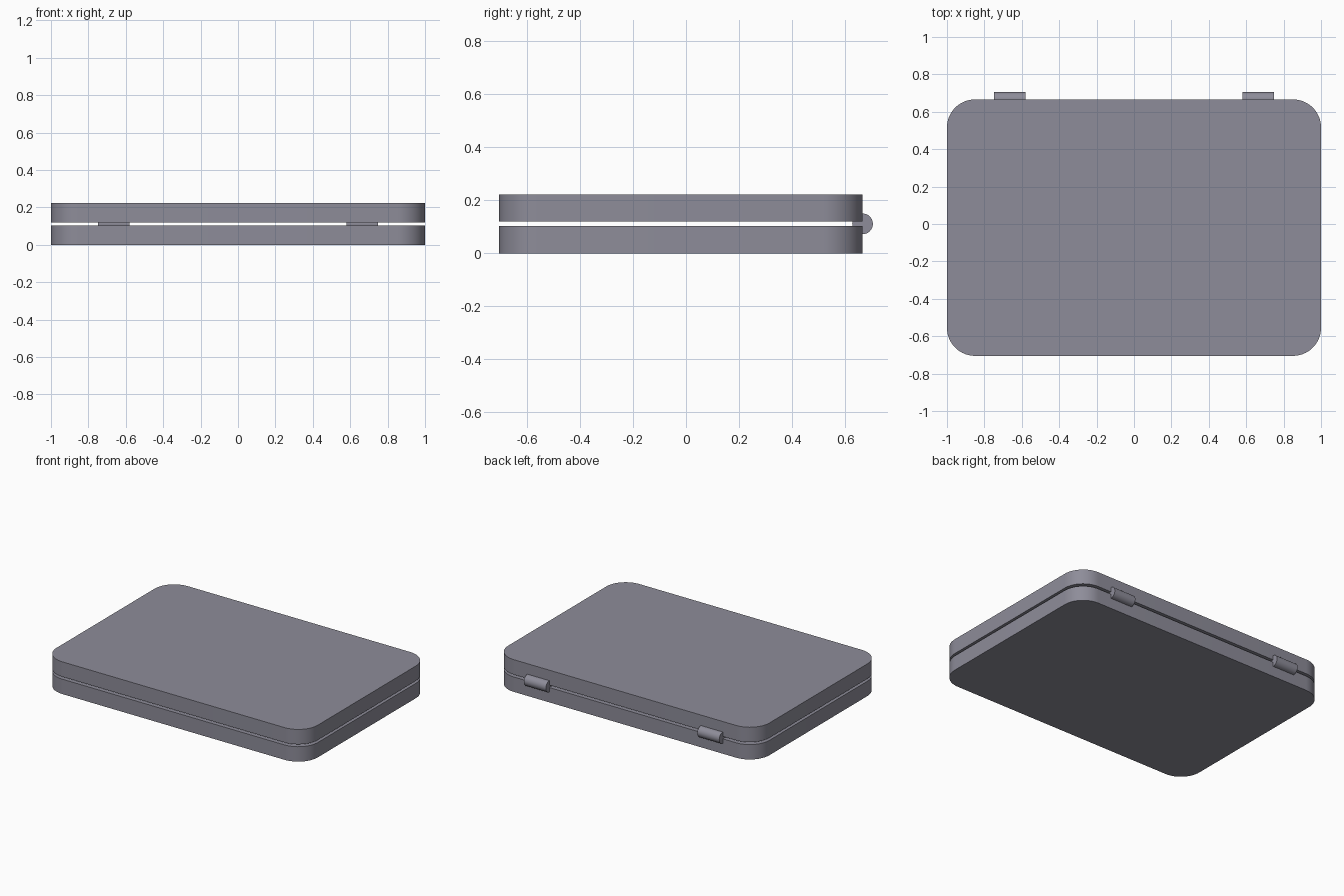
import bpy, bmesh, math
from mathutils import Matrix

if "Cube" in bpy.data.objects:
    bpy.data.objects.remove(bpy.data.objects["Cube"])

grey = bpy.data.materials.new("slate_grey")
grey.diffuse_color = (0.27, 0.265, 0.32, 1)
grey.use_nodes = True
grey.node_tree.nodes["Principled BSDF"].inputs["Base Color"].default_value = grey.diffuse_color

Y0, Y1 = -0.705, 0.666          # front and back of the case
SHELL, GAP = 0.103, 0.017       # height of each half and the slit between
RADIUS = 0.15                   # rounded corners seen from above


def finish(bm, name):
    bmesh.ops.recalc_face_normals(bm, faces=bm.faces)
    mesh = bpy.data.meshes.new(name)
    bm.to_mesh(mesh)
    bm.free()
    mesh.materials.append(grey)
    obj = bpy.data.objects.new(name, mesh)
    bpy.context.collection.objects.link(obj)
    bpy.ops.object.select_all(action='DESELECT')
    obj.select_set(True)
    bpy.context.view_layer.objects.active = obj
    bpy.ops.object.shade_smooth_by_angle(angle=math.radians(35))
    return obj


def shell(name, z):
    """Rounded rectangular slab, one half of the case."""
    bm = bmesh.new()
    corners = [(1, Y1), (-1, Y1), (-1, Y0), (1, Y0)]
    ring = []
    for i, (x, y) in enumerate(corners):
        cx = x - math.copysign(RADIUS, x)
        cy = y - math.copysign(RADIUS, y)
        for k in range(17):
            a = math.pi / 2 * (i + k / 16)
            ring.append(bm.verts.new((cx + RADIUS * math.cos(a),
                                      cy + RADIUS * math.sin(a), z)))
    base = bm.faces.new(ring)
    top = bmesh.ops.extrude_face_region(bm, geom=[base], use_keep_orig=True)
    verts = [g for g in top["geom"] if isinstance(g, bmesh.types.BMVert)]
    bmesh.ops.translate(bm, verts=verts, vec=(0, 0, SHELL))
    return finish(bm, name)


# Two halves of the case
shell("base_half", 0)
shell("lid_half", SHELL + GAP)

# Hinge barrels along the back slit
for name, side in (("left_hinge", -1), ("right_hinge", 1)):
    bm = bmesh.new()
    place = (Matrix.Translation((side * 0.664, Y1, SHELL + GAP / 2))
             @ Matrix.Rotation(math.pi / 2, 4, 'Y'))
    bmesh.ops.create_cone(bm, cap_ends=True, segments=32, radius1=0.039,
                          radius2=0.039, depth=0.168, matrix=place)
    finish(bm, name)
